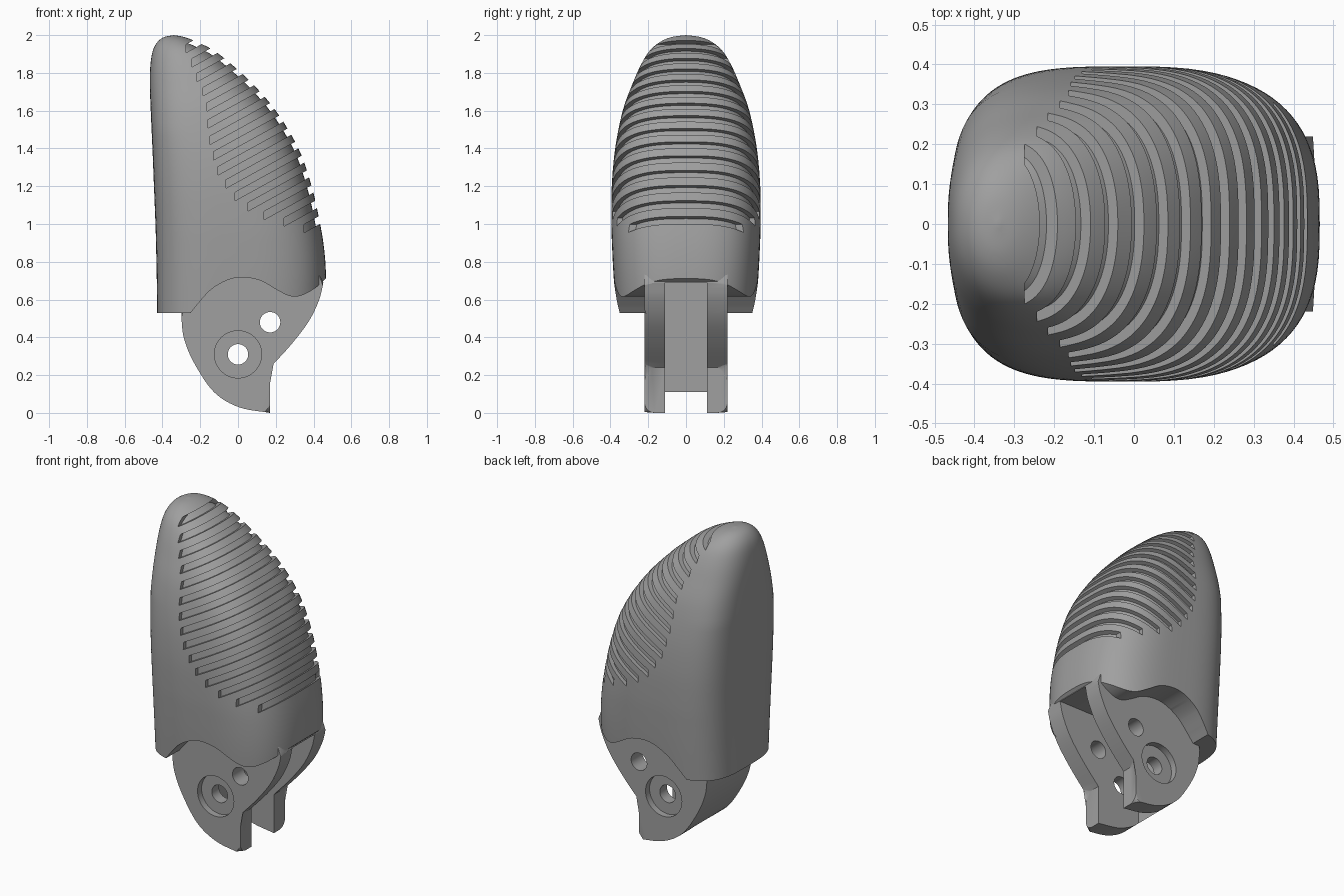
import bpy, bmesh, math
from mathutils import Vector

cube = bpy.data.objects.get("Cube")
if cube:
    bpy.data.objects.remove(cube, do_unlink=True)

grey = bpy.data.materials.new("plain grey")
grey.use_nodes = True
grey.diffuse_color = (0.35, 0.35, 0.35, 1)
grey.node_tree.nodes["Principled BSDF"].inputs["Base Color"].default_value = (0.35, 0.35, 0.35, 1)


def smooth_path(points, steps=6):
    """Smooth interpolation through points of any dimension."""
    pts = [Vector(p) for p in points]
    pts = [2 * pts[0] - pts[1]] + pts + [2 * pts[-1] - pts[-2]]
    out = []
    for a, b, c, d in zip(pts, pts[1:], pts[2:], pts[3:]):
        for i in range(steps):
            t = i / steps
            out.append(0.5 * (2 * b + (c - a) * t + (2 * a - 5 * b + 4 * c - d) * t ** 2
                              + (3 * b - a - 3 * c + d) * t ** 3))
    return out + [pts[-2]]


def finish(name, bm):
    bmesh.ops.recalc_face_normals(bm, faces=bm.faces)
    mesh = bpy.data.meshes.new(name)
    bm.to_mesh(mesh)
    bm.free()
    mesh.materials.append(grey)
    ob = bpy.data.objects.new(name, mesh)
    bpy.context.collection.objects.link(ob)
    return ob


def add_prism(bm, pts, y0, y1):
    """Extrude an (x, z) outline along y."""
    rings = [[bm.verts.new((p[0], y, p[1])) for p in pts] for y in (y0, y1)]
    n = len(pts)
    for i in range(n):
        j = (i + 1) % n
        bm.faces.new((rings[0][i], rings[0][j], rings[1][j], rings[1][i]))
    for ring in rings:
        bm.faces.new(ring)


def prism(name, pts, y0, y1):
    bm = bmesh.new()
    add_prism(bm, pts, y0, y1)
    return finish(name, bm)


def circle(x, z, r, n=48):
    return [(x + r * math.cos(2 * math.pi * i / n), z + r * math.sin(2 * math.pi * i / n))
            for i in range(n)]


def cut(target, cutter, keep=False):
    bpy.context.view_layer.objects.active = target
    mod = target.modifiers.new("cut", "BOOLEAN")
    mod.operation, mod.solver, mod.object = "DIFFERENCE", "EXACT", cutter
    bpy.ops.object.modifier_apply(modifier=mod.name)
    if not keep:
        bpy.data.objects.remove(cutter, do_unlink=True)


# Body sections: height, back x, front x, half width
SECTIONS = [
    (0.45, -0.427, 0.455, 0.365), (0.53, -0.428, 0.46, 0.37), (0.7, -0.43, 0.466, 0.382),
    (0.85, -0.433, 0.458, 0.39), (1.0, -0.437, 0.435, 0.395), (1.2, -0.445, 0.39, 0.393),
    (1.4, -0.453, 0.32, 0.375), (1.6, -0.462, 0.2, 0.335), (1.75, -0.467, 0.07, 0.28),
    (1.85, -0.463, -0.04, 0.235), (1.92, -0.45, -0.13, 0.19), (1.965, -0.425, -0.22, 0.135),
    (1.99, -0.39, -0.285, 0.075), (2.0, -0.34, -0.34, 0.0)]


def signed_power(v, e):
    return math.copysign(abs(v) ** e, v)


def pad(name, inset=0.0, n=96):
    """Loft rounded-box sections up to the tip, optionally shrunk along normals."""
    bm = bmesh.new()
    rings = []
    for z, back, front, width in smooth_path(SECTIONS):
        mid, half = (back + front) / 2, (front - back) / 2
        blend = min(1, max(0, 2 - z) / 0.5)
        ring = []
        for i in range(n):
            a = 2 * math.pi * i / n
            c, s = math.cos(a), math.sin(a)
            power = 2 + blend * (0.8 if c > 0 else 1.5)
            ring.append(bm.verts.new((mid + half * signed_power(c, 2 / power),
                                      width * signed_power(s, 2 / power), z)))
        rings.append(ring)
    for lo, hi in zip(rings, rings[1:]):
        for i in range(n):
            j = (i + 1) % n
            bm.faces.new((lo[i], lo[j], hi[j], hi[i]))
    bm.faces.new(rings[0][::-1])
    bmesh.ops.remove_doubles(bm, verts=bm.verts, dist=0.0005)
    bmesh.ops.recalc_face_normals(bm, faces=bm.faces)
    bm.normal_update()
    if inset:
        moved = [(v, v.co - v.normal * inset) for v in bm.verts]
        for v, co in moved:
            v.co = co
    return finish(name, bm)


body = pad("fingertip_body")

# Grip grooves: slanted slabs limited to a shallow skin
ENDS = [-0.275, -0.243, -0.216, -0.185, -0.164, -0.158, -0.148, -0.13,
        -0.105, -0.063, -0.016, 0.053, 0.137, 0.243, 0.35]
SLOPE, HALF = 0.55, 0.022
bm = bmesh.new()
for k, x in enumerate(ENDS):
    level = 2.08 - 0.0926 * k
    outline = [(px, level + SLOPE * px + side * HALF)
               for px, side in ((x, -1), (0.8, -1), (0.8, 1), (x, 1))]
    add_prism(bm, outline, -0.5, 0.5)
grooves = finish("groove_cutter", bm)
cut(grooves, pad("groove_floor", inset=0.025))
cut(body, grooves)

# Wavy lower edge of the body
wave = smooth_path([(-0.25, 0.53), (-0.21, 0.58), (-0.14, 0.655), (-0.05, 0.705), (0.03, 0.717),
                    (0.12, 0.7), (0.2, 0.655), (0.27, 0.62), (0.33, 0.62), (0.4, 0.655),
                    (0.47, 0.715)])
cut(body, prism("wave_cutter", [(-0.6, 0.3), (-0.6, 0.53)] + wave + [(0.6, 0.8), (0.6, 0.3)],
                -0.6, 0.6))

# Hinge knuckle with rounded outer rims
heel = smooth_path([(-0.3, 0.5), (-0.285, 0.39), (-0.23, 0.26), (-0.127, 0.11),
                    (0.005, 0.03), (0.17, 0.0)])
nose = smooth_path([(0.17, 0.24), (0.28, 0.36), (0.375, 0.485), (0.43, 0.6), (0.452, 0.69)])
bm = bmesh.new()
add_prism(bm, [(-0.3, 0.8)] + heel + nose + [(0.4, 0.8)], -0.22, 0.22)
rims = []
for e in bm.edges:
    a, b = (v.co for v in e.verts)
    flat_end = abs(a.x - 0.17) < 0.001 and abs(b.x - 0.17) < 0.001
    if abs(a.y - b.y) < 0.001 and not flat_end and min(a.z, b.z) < 0.685:
        rims.append(e)
bmesh.ops.bevel(bm, geom=rims, offset=0.055, segments=6, profile=0.5,
                affect="EDGES", clamp_overlap=False)
knuckle = finish("hinge_knuckle", bm)

# Tendon slot through both parts
slot = prism("slot_cutter", [(-0.127, -0.3), (0.7, -0.3), (0.7, 0.69), (-0.127, 0.69)],
             -0.11, 0.11)
cut(body, slot, keep=True)
cut(knuckle, slot)

# Pin holes and the shallow recesses around the main pin
cut(knuckle, prism("pin_cutter", circle(0, 0.31, 0.054), -0.5, 0.5))
cut(knuckle, prism("cord_cutter", circle(0.17, 0.48, 0.054), -0.5, 0.5))
for side in (-1, 1):
    cut(knuckle, prism("recess_cutter", circle(0, 0.31, 0.125), side * 0.18, side * 0.4))

for ob in (body, knuckle):
    bpy.ops.object.select_all(action="DESELECT")
    ob.select_set(True)
    bpy.context.view_layer.objects.active = ob
    bpy.ops.object.shade_smooth_by_angle(angle=math.radians(30))
